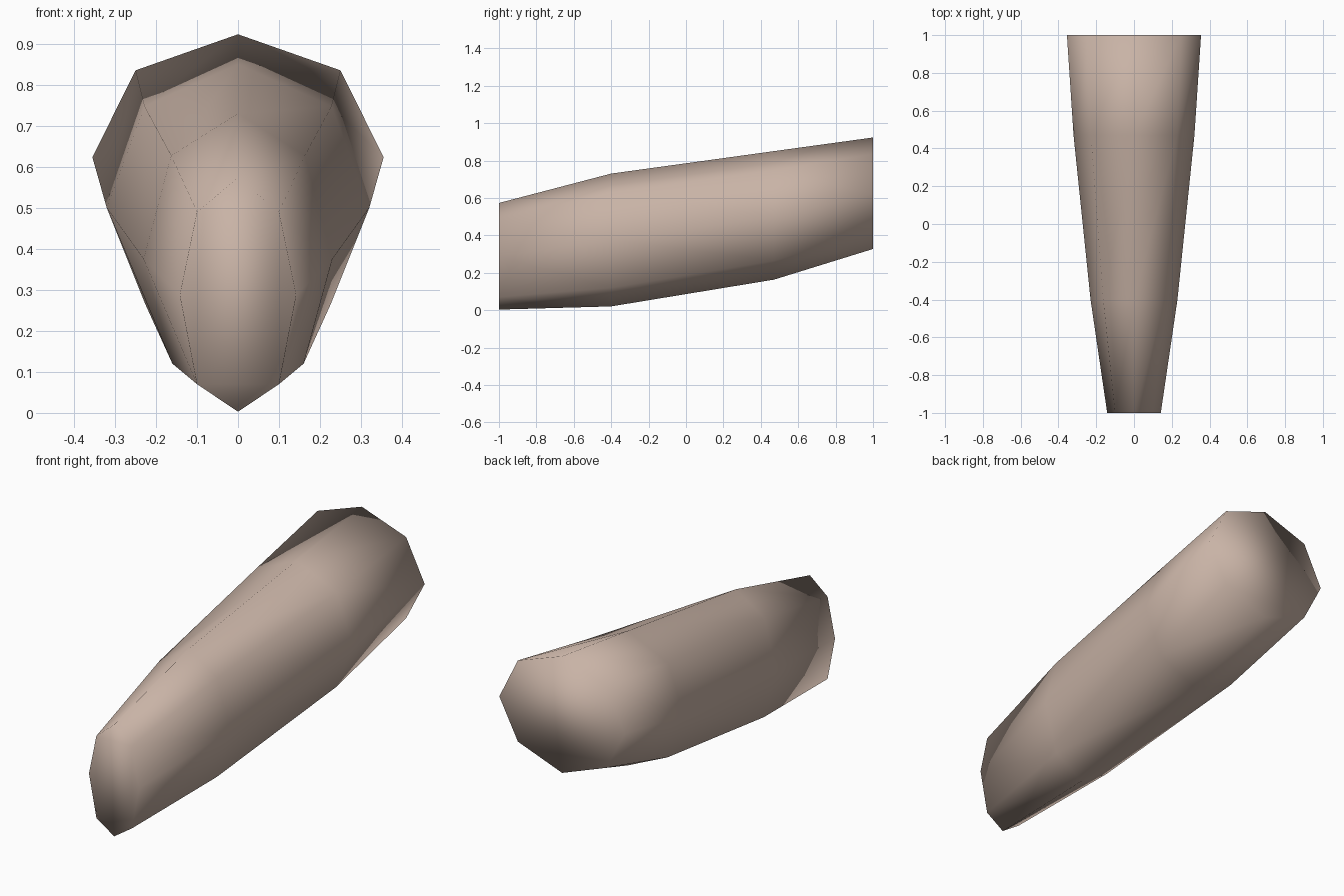
import bpy
import bmesh

cube = bpy.data.objects.get("Cube")
if cube:
    bpy.data.objects.remove(cube, do_unlink=True)

# Warm taupe material
taupe = bpy.data.materials.new("warm_taupe")
taupe.use_nodes = True
color = (0.58, 0.45, 0.38, 1.0)
taupe.diffuse_color = color
taupe.node_tree.nodes["Principled BSDF"].inputs["Base Color"].default_value = color

# Cross-sections: y, top z, then (half width, z) of shoulder, side, lower, then bottom z
sections = [
    (-1.0, 0.573, (0.10, 0.49), (0.142, 0.287), (0.10, 0.07), 0.003),
    (-0.4, 0.73, (0.163, 0.627), (0.23, 0.375), (0.16, 0.12), 0.02),
    (0.47, 0.85, (0.228, 0.747), (0.32, 0.50), (0.226, 0.265), 0.163),
    (1.0, 0.923, (0.25, 0.835), (0.355, 0.623), (0.25, 0.42), 0.327),
]


def section_ring(bm, y, top, shoulder, side, lower, bottom):
    """Eight-sided ring, mirrored across x."""
    half = [shoulder, side, lower]
    points = [(0, top)] + half + [(0, bottom)]
    points += [(-x, z) for x, z in reversed(half)]
    return [bm.verts.new((x, y, z)) for x, z in points]


# Tapered body lofted through the sections
bm = bmesh.new()
rings = [section_ring(bm, *s) for s in sections]
for a, b in zip(rings, rings[1:]):
    for i in range(len(a)):
        j = (i + 1) % len(a)
        bm.faces.new((a[i], a[j], b[j], b[i]))

# Front and rear end caps
bm.faces.new(rings[0])
bm.faces.new(rings[-1])
bmesh.ops.recalc_face_normals(bm, faces=bm.faces)
for face in bm.faces:
    face.smooth = True

mesh = bpy.data.meshes.new("tapered_body")
bm.to_mesh(mesh)
bm.free()
mesh.materials.append(taupe)
body = bpy.data.objects.new("tapered_body", mesh)
bpy.context.collection.objects.link(body)
